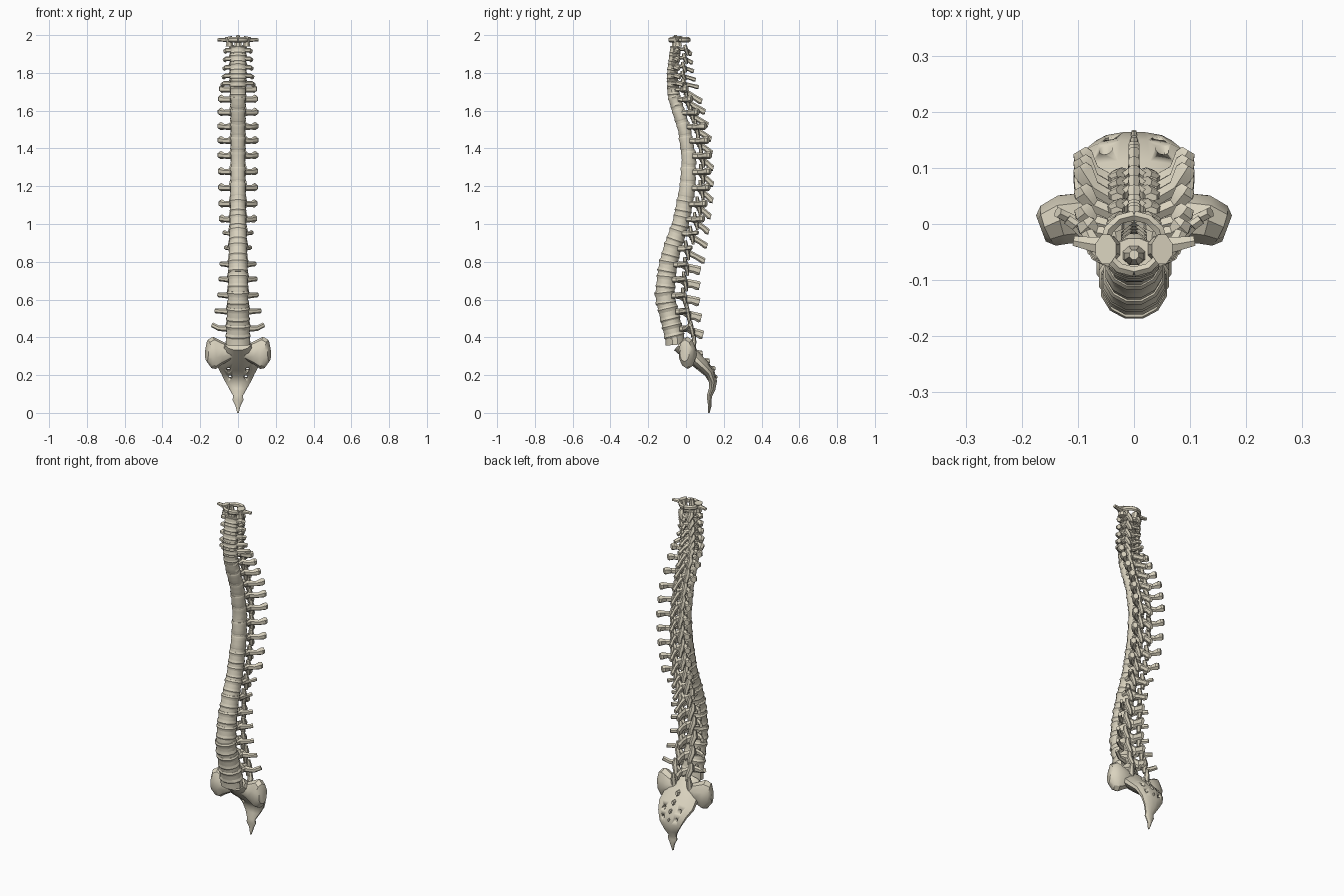
import bpy, bmesh, math
from mathutils import Vector

if "Cube" in bpy.data.objects:
    bpy.data.objects.remove(bpy.data.objects["Cube"])

bone = bpy.data.materials.new("bone")
bone.diffuse_color = (0.70, 0.65, 0.52, 1)
bone.use_nodes = True
bone.node_tree.nodes["Principled BSDF"].inputs["Base Color"].default_value = bone.diffuse_color


def tube(bm, pts, radii, n=8, up=(0, 0, 1)):
    """Loft elliptical sections (side radius, up radius) along a path."""
    pts = [Vector(p) for p in pts]
    rings = []
    for i, p in enumerate(pts):
        t = (pts[min(i + 1, len(pts) - 1)] - pts[max(i - 1, 0)]).normalized()
        side = t.cross(Vector(up)).normalized()
        top = side.cross(t)
        a, b = radii[i]
        rings.append([bm.verts.new(p + side * a * math.cos(q) + top * b * math.sin(q))
                      for q in [2 * math.pi * (k + .5) / n for k in range(n)]])
    for r, s in zip(rings, rings[1:]):
        for k in range(n):
            bm.faces.new((r[k], r[(k + 1) % n], s[(k + 1) % n], s[k]))
    bm.faces.new(rings[0][::-1])
    bm.faces.new(rings[-1])


def pair(bm, pts, radii, n=6, up=(0, 0, 1)):
    """The same loft on the left and right side."""
    for s in (1, -1):
        tube(bm, [(s * x, y, z) for x, y, z in pts], radii, n, up)


def finish(bm, name):
    bmesh.ops.recalc_face_normals(bm, faces=bm.faces)
    me = bpy.data.meshes.new(name)
    bm.to_mesh(me)
    bm.free()
    me.materials.append(bone)
    ob = bpy.data.objects.new(name, me)
    bpy.context.collection.objects.link(ob)
    bpy.context.view_layer.objects.active = ob
    for o in bpy.context.selected_objects:
        o.select_set(False)
    ob.select_set(True)
    bpy.ops.object.shade_smooth_by_angle(angle=math.radians(35))
    return ob


# Spine profile: z, body front y, half depth, half width, spinous tip y, transverse tip x, y
PROFILE = [
    (1.93, -.085, .030, .042, .030, .070, -.040),
    (1.80, -.103, .030, .045, .045, .074, -.035),
    (1.68, -.100, .034, .042, .095, .095, .010),
    (1.50, -.045, .036, .040, .135, .097, .100),
    (1.35, -.025, .040, .040, .145, .097, .125),
    (1.20, -.035, .045, .042, .145, .095, .120),
    (1.00, -.075, .047, .046, .120, .090, .085),
    (.88, -.120, .050, .050, .105, .062, .030),
    (.77, -.150, .052, .054, .075, .092, .005),
    (.62, -.168, .055, .058, .070, .102, -.005),
    (.44, -.125, .055, .066, .090, .135, .020)]


def at(z):
    for a, b in zip(PROFILE, PROFILE[1:]):
        if z >= b[0] or b is PROFILE[-1]:
            f = max(-.3, min(1.3, (z - a[0]) / (b[0] - a[0])))
            return [u + (v - u) * f for u, v in zip(a, b)][1:]


def centre(z):
    front, hd = at(z)[:2]
    return Vector((0, front + hd, z))


CERVICAL = [1.92, 1.875, 1.83, 1.785, 1.745]
THORACIC = [1.705, 1.65, 1.58, 1.505, 1.43, 1.35, 1.265, 1.18, 1.095, 1.015, .94, .86]
LUMBAR = [.775, .695, .61, .525, .435]
levels = [(z, "cervical") for z in CERVICAL] + [(z, "thoracic") for z in THORACIC] \
    + [(z, "lumbar") for z in LUMBAR]
zs = [z for z, _ in levels]

# Vertebrae: body, arch, transverse, spinous and joint processes
for i, (z, kind) in enumerate(levels):
    gap = zs[i] - zs[i + 1] if i < len(zs) - 1 else .085
    h = gap * .43
    front, hd, hw, sy, tx, ty = at(z)
    c = centre(z)
    d = (centre(z + .03) - centre(z - .03)).normalized()
    bm = bmesh.new()
    tube(bm, [c + d * h * k for k in (-1, -.75, 0, .75, 1)],
         [(hw * s, hd * s) for s in (.96, 1.04, .88, 1.04, .96)], 12, (0, 1, 0))
    back = c.y + hd
    reach = {"cervical": .032, "thoracic": .034, "lumbar": .05}[kind]
    lam = back + reach
    zt = z + h * .3
    px = hw * .72
    # pedicles and laminae closing the canal
    pair(bm, [(px, back - .02, zt), (px * 1.1, back + reach * .45, zt),
              (px * .6, lam - .006, z), (0, lam + .008, z - h * .4)],
         [(.010, h * .4), (.013, h * .5), (.010, h * .6), (.010, h * .65)])
    # joint processes above and below
    pair(bm, [(px * 1.05, lam - .012, z + h * 1.45), (px * 1.1, lam - .008, z + h * .5),
              (px * .85, lam, z - h * .5), (px * .75, lam + .005, z - h * 1.4)],
         [(.012, .008), (.018, .012), (.015, .011), (.012, .007)], 6, (0, 1, 0))
    if kind == "cervical":
        pair(bm, [(hw * .6, c.y, z), (tx * .85, (c.y + ty) / 2, z), (tx, ty, z - .008)],
             [(.016, .010), (.018, .013), (.012, .013)])
        drop, sh, sw = -.02, .012, .010
    elif kind == "thoracic":
        k = .6 if i >= 15 else 1
        pair(bm, [(px, back + reach * .4, zt), (tx * .75, back * .45 + ty * .55, zt),
                  (tx - .006, ty - .004, zt + .004), (tx, ty + .006, zt + .004)],
             [(.014, .018), (.014 * k, .015 * k), (.021 * k, .022 * k), (.015 * k, .018 * k)], 6)
        drop, sh, sw = -.055, .017, .009
    else:
        last = i == len(zs) - 1
        pair(bm, [(px, back + .008, zt), (tx * .75, (back + ty) / 2, zt + .002),
                  (tx, ty, zt + (.02 if last else .004))],
             [(.016, .018), (.011, .014), (.010, .013)])
        drop, sh, sw = -.022, .025, .010
    # spinous process
    tube(bm, [(0, lam - .006, z - h * .2), (0, (lam + sy) / 2, z + drop * .6),
              (0, sy - .008, z + drop), (0, sy, z + drop - .002)],
         [(.016, sh), (sw * .8, sh * .85), (sw * 1.3, sh), (sw, sh * .8)], 6)
    finish(bm, "%s_vertebra_%02d" % (kind, i + 1))

# Discs: one slimmer core filling the gaps between bodies
bm = bmesh.new()
core = [1.93 - k * (1.93 - .36) / 40 for k in range(41)]
tube(bm, [centre(z) for z in core],
     [(at(z)[2] * .95, at(z)[1] * .95) for z in core], 12, (0, 1, 0))
finish(bm, "discs")

# Atlas: open ring with lateral masses and wings; dens peg in front
bm = bmesh.new()
ring = [(.052 * math.sin(a), -.035 - .05 * math.cos(a), 1.975)
        for a in [math.pi * k / 6 for k in range(7)]]
pair(bm, ring, [(.010, .014)] * 7)
pair(bm, [(.045, -.045, 1.94), (.045, -.045, 1.965), (.05, -.045, 1.992)],
     [(.022, .026), (.017, .020), (.020, .028)], 8, (0, 1, 0))
pair(bm, [(.045, -.04, 1.973), (.08, -.035, 1.975), (.108, -.03, 1.975)],
     [(.020, .014), (.014, .010), (.010, .008)])
finish(bm, "atlas")
bm = bmesh.new()
tube(bm, [(0, -.055, 1.92), (0, -.058, 1.965), (0, -.055, 2.0)],
     [(.024, .02), (.018, .016), (.009, .009)], 8, (0, 1, 0))
finish(bm, "dens")

# Sacrum and tailbone: curved tapering plate
bm = bmesh.new()
rows = [(-.035, .365, .068, .045), (.0, .335, .085, .045), (.045, .29, .108, .04),
        (.088, .25, .112, .036), (.125, .212, .092, .03), (.143, .165, .07, .022),
        (.138, .125, .046, .018), (.124, .09, .026, .014), (.124, .068, .03, .012),
        (.126, .04, .015, .010), (.120, 0, .004, .005)]
tube(bm, [(0, y, z) for y, z, w, t in rows], [(w, t) for y, z, w, t in rows], 12, (0, 1, .4))
sacrum = finish(bm, "sacrum")

# Nerve openings cut through the sacrum
bm = bmesh.new()
for x, y, z, r in ((.05, .095, .235, .012), (.042, .13, .195, .010)):
    pair(bm, [(x, y - .1, z - .02), (x, y + .1, z + .02)], [(r, r)] * 2, 8)
cutter = finish(bm, "opening_cutter")
cutter.hide_render = True
cutter.hide_set(True)
cut = sacrum.modifiers.new("openings", "BOOLEAN")
cut.object = cutter
cut.solver = 'EXACT'

# Sacral wings
bm = bmesh.new()
pair(bm, [(.035, .01, .32), (.085, .012, .318), (.125, .008, .318),
          (.15, -.002, .312), (.166, -.008, .312)],
     [(.04, .035), (.046, .062), (.046, .086), (.040, .076), (.026, .04)], 10)
finish(bm, "sacral_wings")

# Sacral crest and upper joint horns
bm = bmesh.new()
for y, z, r in ((.08, .315, .02), (.118, .275, .018), (.148, .235, .015), (.158, .19, .012)):
    tube(bm, [(0, y - .03, z - .02), (0, y - .006, z), (0, y + .008, z + .003)],
         [(r, r * 1.3), (r * .6, r), (r * .4, r * .6)], 6)
pair(bm, [(.05, .03, .32), (.052, .042, .375), (.05, .045, .41)],
     [(.02, .02), (.016, .013), (.010, .008)], 6, (0, 1, 0))
finish(bm, "sacral_crest")
